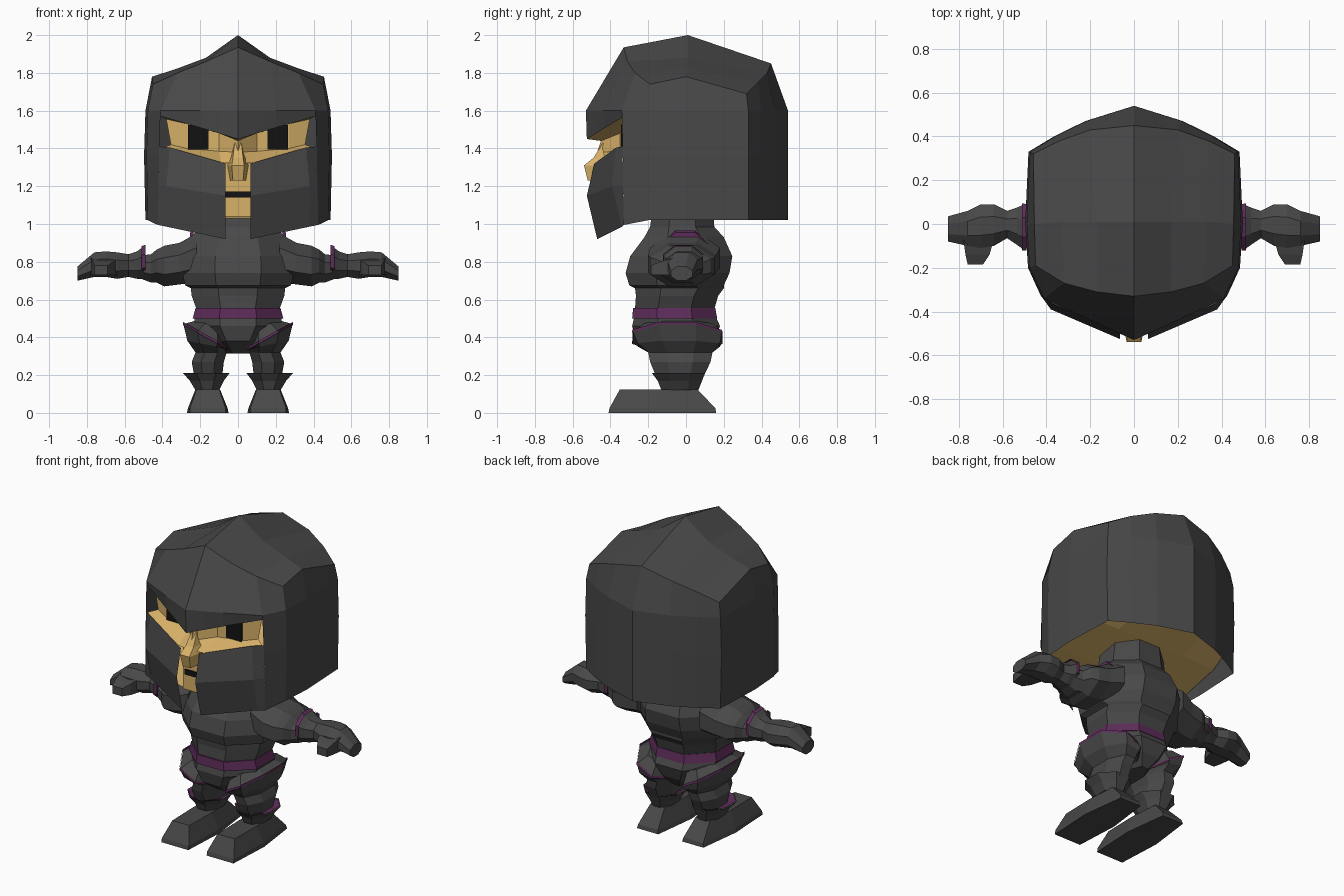
import bpy, bmesh, math


def material(name, rgb):
    m = bpy.data.materials.new(name)
    m.diffuse_color = (*rgb, 1)
    return m


CLOTH = material("dark_cloth", (0.065, 0.065, 0.065))
GOLD = material("golden_skin", (0.68, 0.44, 0.14))
PURPLE = material("purple_trim", (0.11, 0.025, 0.10))
BLACK = material("black", (0.006, 0.006, 0.006))


def grid(name, rows, mat, mirror=True, closed=False, caps=False):
    """Skin a list of equally long point rows with quads."""
    bm = bmesh.new()
    vs = [[bm.verts.new(p) for p in row] for row in rows]
    n = len(rows[0])
    for a, b in zip(vs, vs[1:]):
        for i in range(n if closed else n - 1):
            j = (i + 1) % n
            bm.faces.new((a[i], a[j], b[j], b[i]))
    if caps:
        bm.faces.new(vs[0][::-1])
        bm.faces.new(vs[-1])
    bmesh.ops.remove_doubles(bm, verts=bm.verts, dist=0.0005)
    bmesh.ops.recalc_face_normals(bm, faces=bm.faces)
    me = bpy.data.meshes.new(name)
    bm.to_mesh(me)
    bm.free()
    me.materials.append(mat)
    ob = bpy.data.objects.new(name, me)
    bpy.context.collection.objects.link(ob)
    if mirror:
        ob.modifiers.new("mirror", "MIRROR").merge_threshold = 0.001
    return ob


def octagon(axis, t, a0, a1, b0, b1, slope=0):
    """Eight-sided ring filling a box; axis z: a=x b=y, axis x: a=y b=z."""
    pts = []
    for k in range(8):
        w = math.radians(22.5 + 45 * k)
        s = 0.5 / math.cos(math.radians(22.5))
        a = (a0 + a1) / 2 + (a1 - a0) * s * math.cos(w)
        b = (b0 + b1) / 2 + (b1 - b0) * s * math.sin(w)
        tt = t + slope * (a - (a0 + a1) / 2)
        pts.append((a, b, tt) if axis == "z" else (tt, a, b))
    return pts


def loft(name, axis, rings, mat, mirror=True, caps=True):
    return grid(name, [octagon(axis, *r) for r in rings], mat, mirror, True, caps)


def box(name, x0, x1, y0, y1, z0, z1, mat, mirror=True):
    q = [(x0, y0), (x1, y0), (x1, y1), (x0, y1)]
    return grid(name, [[(x, y, z) for x, y in q] for z in (z0, z1)], mat, mirror, True, True)


# Hood: ridged crown, forehead band and side walls (right half, mirrored)
back = [(0, .45, 1.85), (.2, .43, 1.80), (.34, .38, 1.75), (.46, .32, 1.69)]
mid = [(0, .01, 2.0), (.17, .01, 1.88), (.33, .01, 1.82), (.455, 0, 1.78)]
front = [(0, -.33, 1.935), (.17, -.31, 1.86), (.32, -.27, 1.80), (.45, -.19, 1.74)]
grid("hood_crown", [back, mid, front], CLOTH)
shoulder = back + mid[3:] + front[::-1]
plan = [(0, .54), (.22, .47), (.36, .40), (.475, .33), (.49, 0), (.477, -.2),
        (.41, -.34), (.2, -.44), (0, -.53)]
band = [(x, y, 1.6) for x, y in plan]
grid("hood_band", [shoulder, band], CLOTH)
side_mid = [(x * 1.015, y, 1.36) for x, y in plan[:6]] + [(.418, -.335, 1.36)]
rim = [(x, y, 1.02) for x, y in plan[:6]] + [(.425, -.33, .995)]
grid("hood_sides", [band[:7], side_mid, rim], CLOTH)
brow = [(.41, -.33, 1.57), (.2, -.43, 1.51), (.1, -.478, 1.48), (0, -.525, 1.45)]
lip = [band[6], band[7], (.1, -.485, 1.6), band[8]]
grid("hood_brow", [lip, brow], CLOTH)

# Cheek mask with open centre gap
grid("cheek_mask", [
    [(.417, -.336, 1.41), (.36, -.37, 1.405), (.065, -.485, 1.32)],
    [(.421, -.333, 1.2), (.38, -.39, 1.2), (.065, -.525, 1.15)],
    [(.425, -.33, .995), (.375, -.34, .985), (.065, -.47, .92)]], CLOTH)

# Golden face recessed in the slot, plus sloping underside of the head
grid("face", [
    brow,
    [(.38, -.30, 1.555), (.27, -.335, 1.53), (.10, -.35, 1.48), (0, -.45, 1.44)],
    [(.355, -.30, 1.42), (.27, -.335, 1.40), (.10, -.35, 1.385), (0, -.47, 1.38)],
    [(.41, -.335, 1.40), (.28, -.40, 1.375), (.09, -.47, 1.325), (0, -.48, 1.32)]], GOLD)
grid("nose", [[(w, y + .1, z), (w * .6, y, z), (-w * .6, y, z), (-w, y + .1, z)]
              for w, y, z in [(.03, -.44, 1.43), (.045, -.49, 1.35),
                              (.055, -.54, 1.31), (.045, -.52, 1.23)]],
     GOLD, False, True, True)
box("muzzle", -.08, .08, -.44, -.34, 1.04, 1.33, GOLD, False)
box("mouth", -.065, .065, -.45, -.42, 1.14, 1.172, BLACK, False)
box("eye", .15, .265, -.345, -.32, 1.395, 1.525, BLACK)
grid("head_underside", [[(0, y, z), (w * .5, y - d, z), (w, y - 2 * d, z)] for w, y, z, d in [
    (.41, -.43, 1.03, -.05), (.48, -.15, 1.06, 0), (.48, .15, 1.13, 0),
    (.46, .535, 1.22, .1)]], GOLD)

# Torso, belt and hips
loft("torso", "z", [(z, -rx, rx, y0, y1) for z, rx, y0, y1 in [
    (.55, .22, -.27, .15), (.62, .245, -.265, .17), (.66, .25, -.27, .20),
    (.675, .28, -.30, .20), (.74, .295, -.32, .23), (.83, .29, -.295, .245),
    (.93, .25, -.22, .20), (.985, .20, -.19, .15), (1.13, .18, -.17, .14)]], CLOTH, False)
loft("belt", "z", [(.50, -.24, .24, -.285, .165), (.555, -.225, .225, -.28, .155)],
     PURPLE, False)
loft("hips", "z", [(.505, -.23, .23, -.275, .16), (.46, -.23, .23, -.285, .18),
                   (.38, -.15, .15, -.265, .15), (.315, -.06, .06, -.18, .10)], CLOTH, False)

# Legs: slanted thigh hem, knee, flared boot cuff
loft("thigh", "z", [(.465, .06, .22, -.22, .14, .3), (.40, .035, .29, -.28, .19, .55),
                    (.36, .05, .268, -.255, .18, .2), (.32, .06, .225, -.20, .14),
                    (.27, .075, .245, -.19, .13), (.185, .085, .23, -.155, .09)], CLOTH)
loft("thigh_trim", "z", [(.395, .031, .292, -.286, .194, .55),
                         (.41, .031, .292, -.284, .190, .55)], PURPLE, caps=False)
loft("boot_cuff", "z", [(.21, .045, .29, -.18, .10), (.17, .075, .255, -.15, .085),
                        (.12, .10, .225, -.13, .065)], CLOTH, caps=False)
loft("cuff_lining", "z", [(.212, .05, .285, -.175, .095), (.195, .09, .23, -.15, .08)],
     PURPLE, caps=False)


def sole(z, pts):
    return ([(.16 + w, y, z) for w, y in pts] + [(.16 - w, y, z) for w, y in pts[::-1]])


grid("foot", [sole(0, [(.075, .16), (.11, -.12), (.095, -.41)]),
              sole(.025, [(.07, .155), (.105, -.12), (.095, -.405)]),
              sole(.125, [(.05, .06), (.065, -.13), (.06, -.35)])], CLOTH, True, True, True)

# Arms: sleeve, flared gauntlet, fist and thumb
loft("sleeve", "x", [(.22, -.19, .18, .69, .95), (.31, -.20, .16, .68, .90),
                     (.39, -.19, .15, .67, .885), (.43, -.16, .13, .69, .865),
                     (.46, -.12, .09, .69, .84), (.54, -.08, .06, .72, .83)], CLOTH)
loft("shoulder_trim", "x", [(.235, -.13, .12, .74, .965), (.255, -.13, .12, .74, .955)],
     PURPLE)
loft("gauntlet", "x", [(.50, -.12, .09, .71, .88), (.535, -.095, .075, .71, .855),
                       (.58, -.065, .06, .72, .84), (.64, -.10, .09, .71, .85),
                       (.70, -.11, .09, .72, .855), (.76, -.10, .06, .72, .85),
                       (.85, -.08, .035, .70, .775)], CLOTH)
loft("gauntlet_trim", "x", [(.49, -.12, .092, .72, .89), (.512, -.122, .093, .715, .883)],
     PURPLE, caps=False)
grid("thumb", [[(x0, y, z0), (x1, y, z0), (x1, y, z1), (x0, y, z1)] for y, x0, x1, z0, z1 in
               [(-.07, .64, .78, .73, .82), (-.14, .66, .77, .73, .80),
                (-.185, .69, .76, .73, .78)]], CLOTH, True, True, True)
